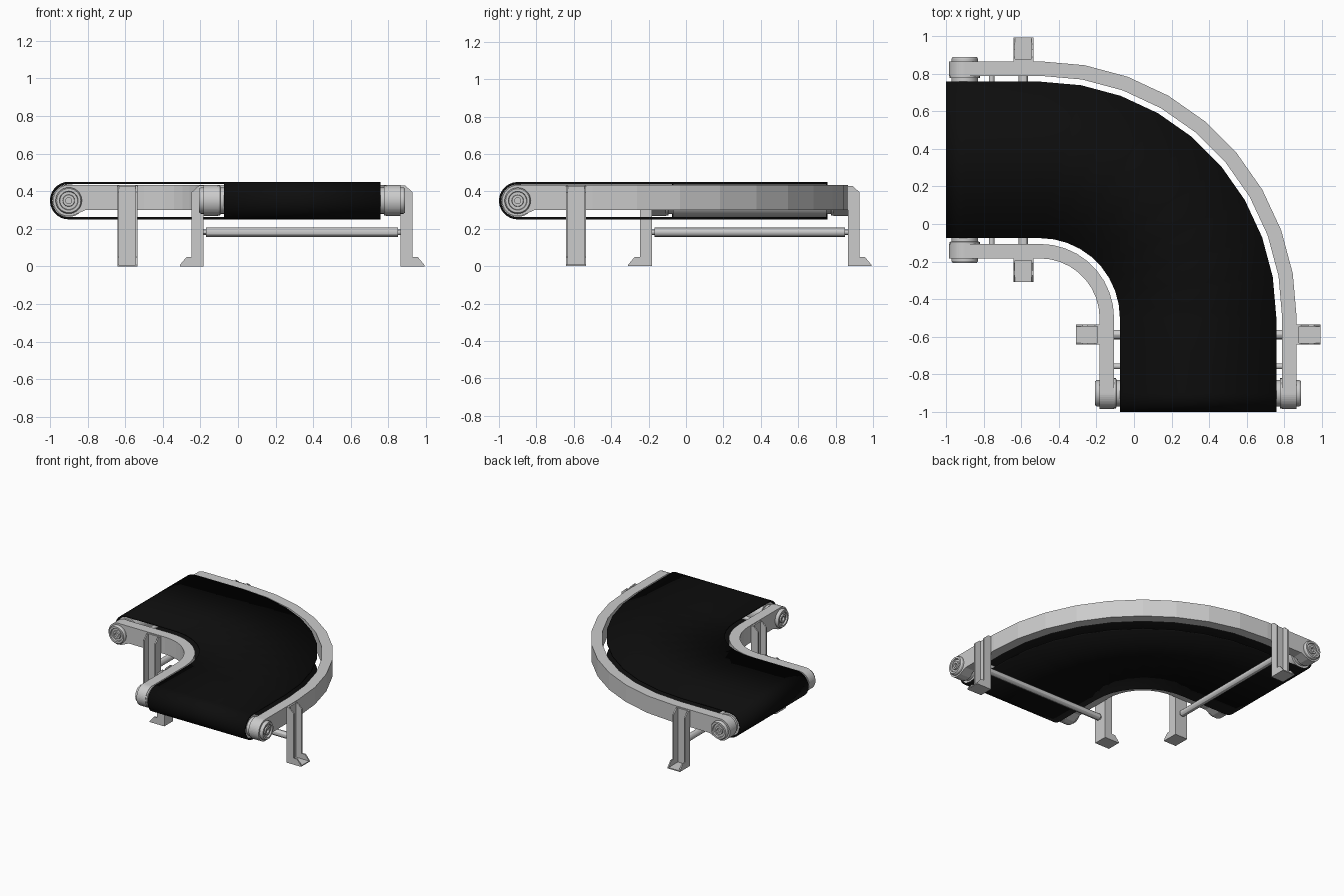
import bpy, bmesh
from math import sin, cos, pi, radians

if "Cube" in bpy.data.objects:
    bpy.data.objects.remove(bpy.data.objects["Cube"])

C = -0.5          # centre of the bend (x and y)
MID = 0.341       # centreline of the straight part
R = MID - C       # centreline radius of the bend
END, ZC = -0.9, 0.35   # pulley axis

black = bpy.data.materials.new("belt_black")
black.diffuse_color = (0.004, 0.004, 0.004, 1)
black.use_nodes = True
black.node_tree.nodes["Principled BSDF"].inputs["Base Color"].default_value = black.diffuse_color


def make(name, verts, faces, mat=None, swap=False, smooth=True):
    """Mesh object; swap mirrors it across the x = y plane."""
    if swap:
        verts = [(y, x, z) for x, y, z in verts]
    bm = bmesh.new()
    vs = [bm.verts.new(v) for v in verts]
    for f in faces:
        bm.faces.new([vs[i] for i in f])
    bmesh.ops.recalc_face_normals(bm, faces=bm.faces[:])
    me = bpy.data.meshes.new(name)
    bm.to_mesh(me)
    bm.free()
    ob = bpy.data.objects.new(name, me)
    bpy.context.collection.objects.link(ob)
    if mat:
        me.materials.append(mat)
    if smooth:
        bpy.context.view_layer.objects.active = ob
        ob.select_set(True)
        bpy.ops.object.shade_smooth_by_angle(angle=radians(30))
        ob.select_set(False)
    return ob


def bend(r, n=9):
    return [(C + r * sin(pi / 2 * i / n), C + r * cos(pi / 2 * i / n)) for i in range(n + 1)]


def lathe(name, prof, x, z, swap, n=32):
    """Revolve (radius, offset) points about an axis parallel to y."""
    verts = [(x + r * cos(2 * pi * k / n), MID + d, z + r * sin(2 * pi * k / n))
             for r, d in prof for k in range(n)]
    m = len(prof)
    faces = [(i * n + k, i * n + (k + 1) % n, (i + 1) * n + (k + 1) % n, (i + 1) * n + k)
             for i in range(m - 1) for k in range(n)]
    faces += [tuple(range(n)), tuple(range((m - 1) * n, m * n))]
    return make(name, verts, faces, swap=swap)


def both_ends(prof):
    return [(r, -d) for r, d in reversed(prof)] + prof


def prism(name, prof, x0, x1, side, swap):
    """Extrude a (distance from centreline, z) profile along x."""
    n = len(prof)
    verts = [(x, MID + side * d, z) for x in (x0, x1) for d, z in prof]
    faces = [(i, (i + 1) % n, n + (i + 1) % n, n + i) for i in range(n)]
    faces += [tuple(range(n)), tuple(range(n, 2 * n))]
    return make(name, verts, faces, swap=swap, smooth=False)


# belt: one closed loop over both pulleys
def belt_line(r, rad=0.1, n=14):
    arc = [(END - rad * sin(pi * i / n), rad * cos(pi * i / n)) for i in range(n + 1)]
    top = [(x, y, ZC + rad) for x, y in bend(r)]
    bottom = [(x, y, ZC - rad) for x, y in bend(r)]
    first = [(x, C + r, ZC - z) for x, z in arc]
    second = [(C + r, x, ZC + z) for x, z in arc]
    return first + top + second + bottom[::-1]


a, b = belt_line(R - 0.416), belt_line(R + 0.416)
n = len(a)
belt = make("belt", a + b, [(i, (i + 1) % n, n + (i + 1) % n, n + i) for i in range(n)], black)
sol = belt.modifiers.new("thickness", 'SOLIDIFY')
sol.thickness, sol.offset = 0.012, -1


# side rails with rounded bearing ends
def rail(name, r0, r1):
    rad, ends = 0.083, []
    for k in range(13):
        t = radians(176 - k * 86 / 12)
        ends.append((END + rad * cos(t), rad * sin(t), rad * sin(t)))
    ends += [(END + 0.03, rad, 0.077), (END + 0.09, rad, 0.05)]

    def line(r):
        first = [(x, C + r, ZC + u, ZC - l) for x, u, l in ends]
        mid = [(x, y, ZC + rad, ZC - 0.05) for x, y in bend(r)]
        return first + mid + [(y, x, u, l) for x, y, u, l in reversed(first)]
    verts = []
    for p, q in zip(line(r0), line(r1)):
        verts += [(p[0], p[1], p[3]), (q[0], q[1], q[3]), (q[0], q[1], q[2]), (p[0], p[1], p[2])]
    m = len(verts) // 4
    faces = [(4 * i + k, 4 * i + (k + 1) % 4, 4 * i + 4 + (k + 1) % 4, 4 * i + 4 + k)
             for i in range(m - 1) for k in range(4)]
    faces += [(0, 1, 2, 3), tuple(range(4 * m - 4, 4 * m))]
    make(name, verts, faces, smooth=False)


rail("outer_rail", R + 0.447, R + 0.524)
rail("inner_rail", R - 0.524, R - 0.447)

# leg outline
LEG = [(0.524, 0), (0.65, 0), (0.65, 0.008), (0.615, 0.05), (0.587, 0.05),
       (0.587, 0.395), (0.548, 0.43), (0.524, 0.43)]
LX0, LX1, T = -0.642, -0.534, 0.01

for swap, tag in ((False, "left"), (True, "front")):
    # end pulley with hubs and stepped bearing caps
    lathe(tag + "_pulley", both_ends([
        (0.087, 0.41), (0.07, 0.41), (0.07, 0.434), (0.08, 0.436), (0.08, 0.46), (0.07, 0.46),
        (0.07, 0.538), (0.064, 0.548), (0.05, 0.548), (0.047, 0.536), (0.032, 0.536),
        (0.030, 0.546), (0.016, 0.546), (0.016, 0.53)]), END, ZC, swap)
    # tie rod between the rails and cross bar between the legs
    lathe(tag + "_tie_rod", both_ends([(0.015, 0.46)]), -0.757, ZC, swap, 16)
    lathe(tag + "_cross_bar", both_ends([(0.025, 0.51), (0.014, 0.51), (0.014, 0.528)]),
          -0.588, 0.182, swap, 12)
    # channel-section legs
    for side, s in (("outer", 1), ("inner", -1)):
        name = f"{tag}_{side}_leg"
        prism(name + "_flange_a", LEG, LX0, LX0 + T, s, swap)
        prism(name + "_flange_b", LEG, LX1 - T, LX1, s, swap)
        prism(name + "_web", [(0.524, 0), (0.536, 0), (0.536, 0.428), (0.524, 0.428)],
              LX0 + T, LX1 - T, s, swap)
        prism(name + "_foot_plate", [(0.536, 0), (0.65, 0), (0.65, 0.008), (0.536, 0.008)],
              LX0 + T, LX1 - T, s, swap)
